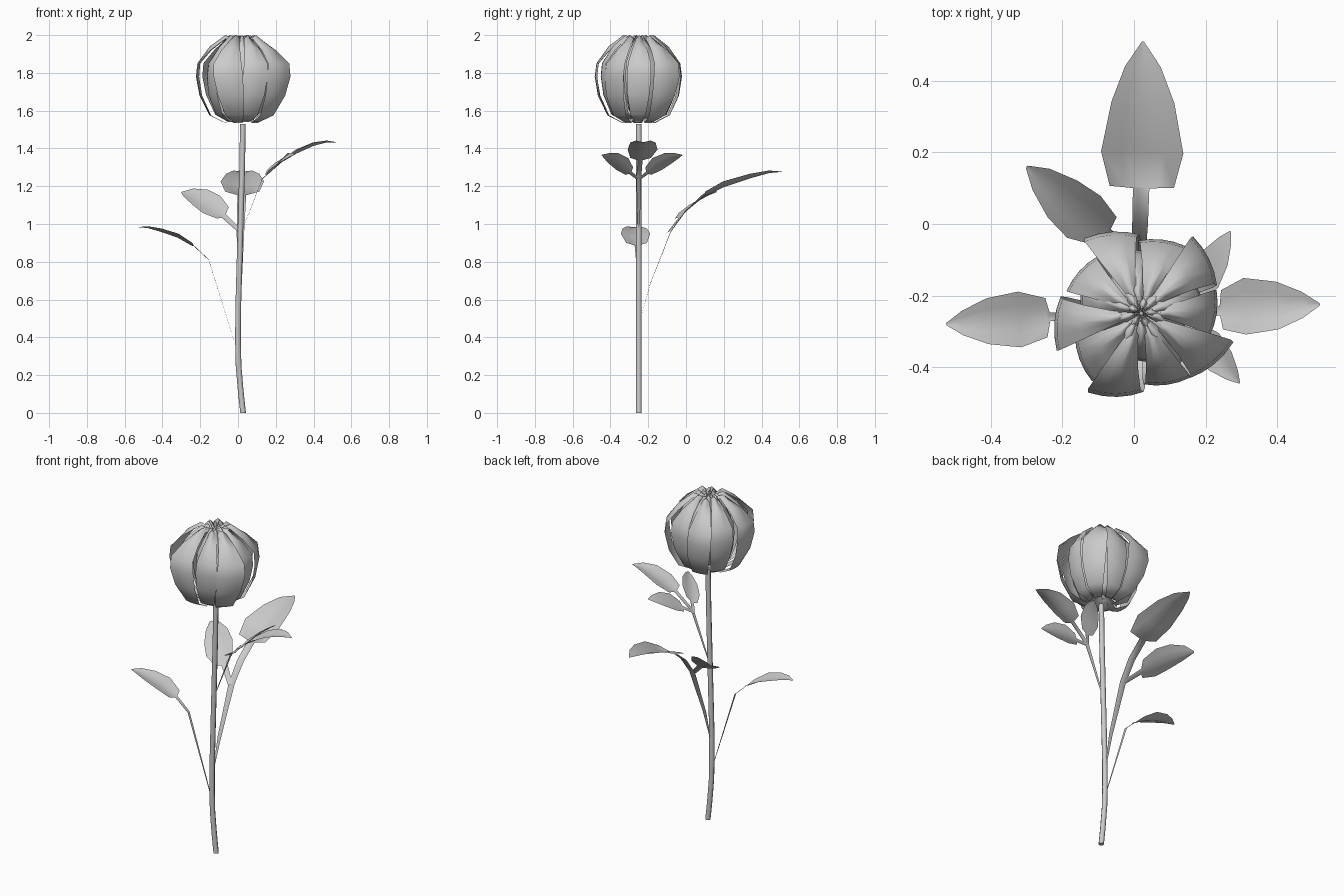
import bpy, math, random
from mathutils import Vector

random.seed(4)
CX, CY = 0.02, -0.25          # flower axis


def sheet(name, rows, closed=False):
    """Smooth quad sheet from equal-length rows of points (closed = tube with caps)."""
    n = len(rows[0])
    verts = [p for r in rows for p in r]
    faces = []
    for i in range(len(rows) - 1):
        for j in range(n if closed else n - 1):
            k = (j + 1) % n
            faces.append((i * n + j, i * n + k, (i + 1) * n + k, (i + 1) * n + j))
    if closed:
        faces.append(tuple(range(n))[::-1])
        faces.append(tuple(range(len(verts) - n, len(verts))))
    me = bpy.data.meshes.new(name)
    me.from_pydata(verts, [], faces)
    for p in me.polygons:
        p.use_smooth = len(p.vertices) == 4
    ob = bpy.data.objects.new(name, me)
    bpy.context.collection.objects.link(ob)
    return ob


def leaf(name, spine, roll=0.0):
    """Leaf with stalk: spine points (x, y, z, half width), folded up along the midrib."""
    d = Vector(spine[-1][:3]) - Vector(spine[0][:3])
    side = Vector((-d.y, d.x, 0)).normalized() + Vector((0, 0, roll))
    rows = []
    for x, y, z, w in spine:
        c = Vector((x, y, z))
        lift = Vector((0, 0, 0.18 * w))
        rows.append([c + side * w * u + lift * (abs(u) * 1.5 - 0.5) for u in (-1, -0.5, 0, 0.5, 1)])
    return sheet(name, rows)


# Stem: gently bowed tube
path = [(0.027, 0), (0.014, 0.12), (0.003, 0.25), (0.0, 0.38), (0.001, 0.55),
        (0.008, 0.8), (0.015, 1.05), (0.022, 1.3), (0.026, 1.53)]
sheet("stem", [[(x + 0.015 * math.cos(a * math.pi / 4), CY + 0.015 * math.sin(a * math.pi / 4), z)
                for a in range(8)] for x, z in path], closed=True)

# Back branch: large leaf and a side leaf
leaf("back_leaf", [
    (0.003, -0.24, 0.5, 0.003), (0.008, -0.19, 0.68, 0.012), (0.013, -0.08, 0.96, 0.02),
    (0.017, 0.0, 1.07, 0.022), (0.02, 0.1, 1.15, 0.023), (0.022, 0.104, 1.155, 0.09),
    (0.023, 0.2, 1.205, 0.115), (0.025, 0.34, 1.25, 0.088), (0.025, 0.44, 1.274, 0.05),
    (0.025, 0.51, 1.277, 0.003)])
leaf("back_side_leaf", [
    (0.01, -0.09, 0.96, 0.012), (-0.075, -0.027, 1.04, 0.016), (-0.08, -0.02, 1.05, 0.05),
    (-0.14, 0.02, 1.09, 0.075), (-0.2, 0.07, 1.13, 0.066), (-0.26, 0.125, 1.158, 0.038),
    (-0.3, 0.16, 1.168, 0.004)], roll=-0.6)

# Right branch: end leaf and two leaflets
leaf("right_leaf", [
    (0.015, CY, 0.95, 0.004), (0.13, CY, 1.24, 0.013), (0.24, -0.243, 1.335, 0.013),
    (0.246, -0.24, 1.34, 0.055), (0.31, -0.23, 1.38, 0.079), (0.4, -0.228, 1.42, 0.067),
    (0.47, -0.226, 1.435, 0.037), (0.52, -0.225, 1.433, 0.003)])
for s, tip_x, tip_y in ((1, 0.27, -0.02), (-1, 0.295, -0.445)):
    a, b = Vector((0.165, CY + s * 0.045, 1.27)), Vector((tip_x, tip_y, 1.365))
    spine = [(0.125, CY, 1.235, 0.008), (*a, 0.01)]
    for t, w in ((0.03, 0.03), (0.28, 0.048), (0.6, 0.04), (0.85, 0.02), (1, 0.002)):
        p = a.lerp(b, t)
        spine.append((p.x, p.y, p.z + 0.06 * t * (1 - t), w))
    leaf("right_leaflet", spine, roll=-0.65 * s)

# Left branch: single leaf
leaf("left_leaf", [
    (-0.005, CY, 0.33, 0.003), (-0.155, -0.255, 0.81, 0.01), (-0.235, -0.26, 0.885, 0.012),
    (-0.245, -0.262, 0.89, 0.055), (-0.32, -0.267, 0.935, 0.078), (-0.41, -0.272, 0.965, 0.064),
    (-0.48, -0.277, 0.982, 0.034), (-0.525, -0.28, 0.983, 0.003)])

# Flower: five-petal whorls, nested and closing at the top
PROFILE = [(0.04, 1.6), (0.36, 1.535), (0.7, 1.575), (0.92, 1.68), (1.0, 1.78),
           (0.97, 1.85), (0.7, 1.94), (0.36, 2.0), (0.06, 1.97)]


def petal(name, ang, radius, half, zs, skew):
    rows = []
    for i, (r, z) in enumerate(PROFILE):
        row = []
        for u in (-1, -0.5, 0, 0.5, 1):
            rr = radius * r * (1 + skew * u * min(1, i / 4))
            a = ang + half * u * (0.7 + 0.3 * math.sin(i / 8 * math.pi)) + skew * (i - 4) * 0.3
            zz = min(2.0, 2.0 - (2.0 - z) * zs - 0.02 * abs(u) * (i > 5))
            row.append((CX + rr * math.cos(a), CY + rr * math.sin(a), zz))
        rows.append(row)
    sheet(name, rows)


for name, radius, half, zs, start in (
        ("outer_petal", 0.247, 0.31, 1.0, 0.70), ("second_petal", 0.213, 0.31, 0.99, 0.03),
        ("third_petal", 0.175, 0.34, 0.96, 0.40), ("fourth_petal", 0.13, 0.38, 0.93, 0.95),
        ("inner_petal", 0.08, 0.45, 0.9, 0.2)):
    for k in range(5):
        petal(name, start + k * math.tau / 5 + random.uniform(-0.06, 0.06),
              radius * random.uniform(0.98, 1.02), half, zs,
              random.choice((-1, 1)) * random.uniform(0.04, 0.1))
